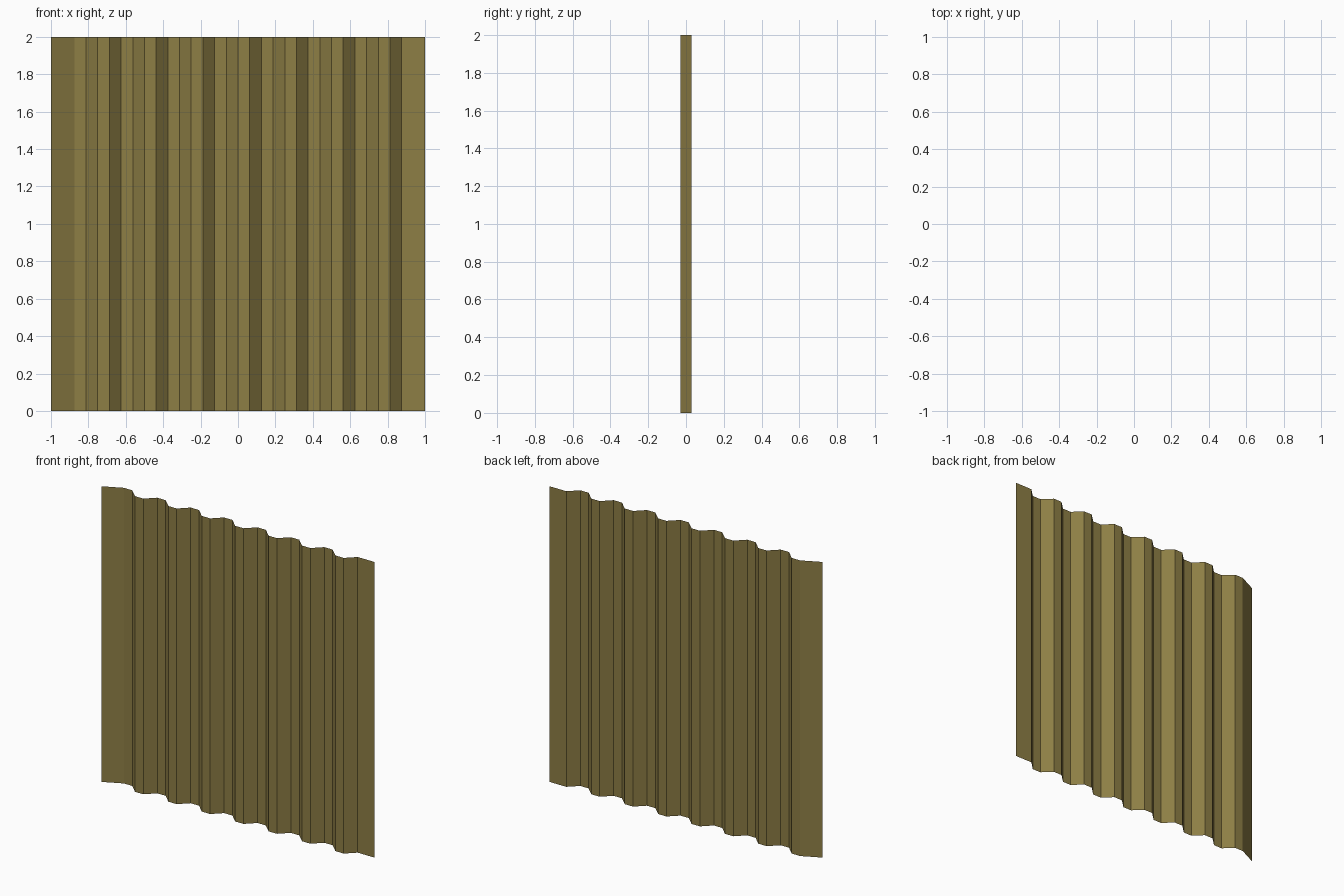
import bpy, bmesh

if "Cube" in bpy.data.objects:
    bpy.data.objects.remove(bpy.data.objects["Cube"])

HEIGHT = 2.0
DEPTH = 0.03      # half depth of the corrugation
STEP = 0.0625     # width of each flat and each slope
RIBS = 7

# Trapezoid profile: lead-in slope, repeating ribs, flat end lap
profile = [(-1.0, -DEPTH)]
for i in range(RIBS):
    x = -0.875 + i * 4 * STEP
    profile += [(x, DEPTH), (x + STEP, DEPTH),
                (x + 2 * STEP, -DEPTH), (x + 3 * STEP, -DEPTH)]
profile += [(0.875, DEPTH), (1.0, DEPTH)]

# Extrude the open profile upwards into a single thin sheet
bm = bmesh.new()
bottom = [bm.verts.new((x, y, 0)) for x, y in profile]
edges = [bm.edges.new(pair) for pair in zip(bottom, bottom[1:])]
result = bmesh.ops.extrude_edge_only(bm, edges=edges)
top = [v for v in result["geom"] if isinstance(v, bmesh.types.BMVert)]
bmesh.ops.translate(bm, verts=top, vec=(0, 0, HEIGHT))

# Face the sheet towards the front
bm.normal_update()
flipped = [f for f in bm.faces if f.normal.y > 0]
if flipped:
    bmesh.ops.reverse_faces(bm, faces=flipped)

mesh = bpy.data.meshes.new("corrugated_sheet")
bm.to_mesh(mesh)
bm.free()
sheet = bpy.data.objects.new("corrugated_sheet", mesh)
bpy.context.collection.objects.link(sheet)

# Dull brass-brown metal
metal = bpy.data.materials.new("brown_metal")
metal.diffuse_color = (0.27, 0.21, 0.06, 1)
metal.use_nodes = True
metal.node_tree.nodes["Principled BSDF"].inputs["Base Color"].default_value = metal.diffuse_color
mesh.materials.append(metal)
